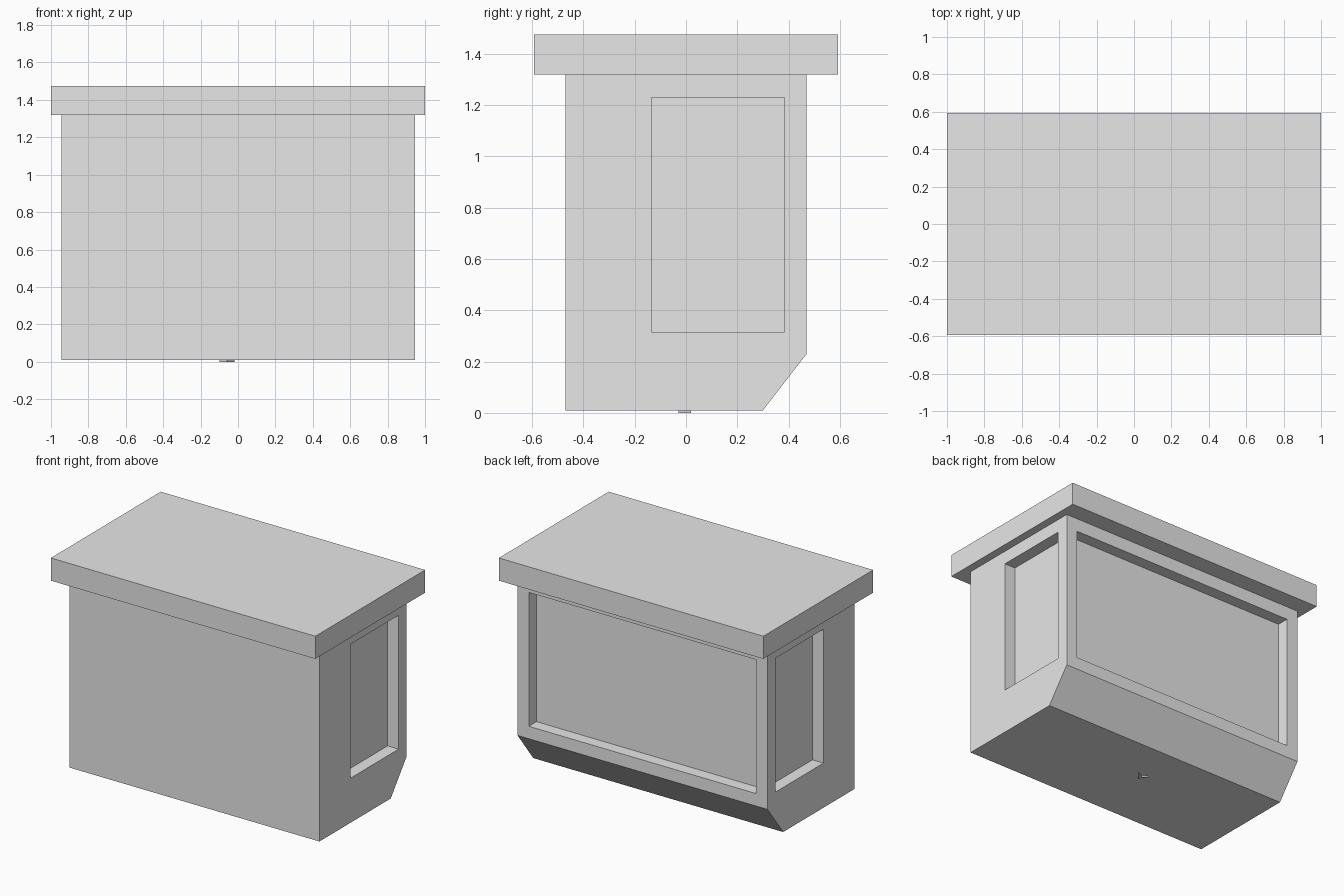
import bpy
import bmesh

cube = bpy.data.objects.get("Cube")
if cube:
    bpy.data.objects.remove(cube, do_unlink=True)

grey = bpy.data.materials.new("light grey")
grey.use_nodes = True
grey.diffuse_color = (0.8, 0.8, 0.8, 1)
grey.node_tree.nodes["Principled BSDF"].inputs["Base Color"].default_value = (0.8, 0.8, 0.8, 1)


def make_prism(name, points, offset):
    """Extrude a flat outline along an offset vector."""
    bm = bmesh.new()
    face = bm.faces.new([bm.verts.new(p) for p in points])
    moved = bmesh.ops.extrude_face_region(bm, geom=[face])["geom"]
    verts = [v for v in moved if isinstance(v, bmesh.types.BMVert)]
    bmesh.ops.translate(bm, verts=verts, vec=offset)
    bmesh.ops.recalc_face_normals(bm, faces=bm.faces)
    mesh = bpy.data.meshes.new(name)
    bm.to_mesh(mesh)
    bm.free()
    mesh.materials.append(grey)
    obj = bpy.data.objects.new(name, mesh)
    bpy.context.collection.objects.link(obj)
    return obj


def make_box(name, low, high):
    (x0, y0, z0), (x1, y1, z1) = low, high
    base = [(x0, y0, z0), (x1, y0, z0), (x1, y1, z0), (x0, y1, z0)]
    return make_prism(name, base, (0, 0, z1 - z0))


def carve(target, cutter):
    """Cut a recess into the target and discard the cutter."""
    cutter.hide_render = True
    mod = target.modifiers.new("recess", "BOOLEAN")
    mod.operation = "DIFFERENCE"
    mod.solver = "EXACT"
    mod.object = cutter
    bpy.context.view_layer.objects.active = target
    bpy.ops.object.modifier_apply(modifier=mod.name)
    bpy.data.objects.remove(cutter, do_unlink=True)


# Body with a sloped lower back edge
half = 0.945
back = 0.47
profile = [(-back, 0.01), (0.3, 0.01), (back, 0.23), (back, 1.32), (-back, 1.32)]
body = make_prism("body", [(-half, y, z) for y, z in profile], (2 * half, 0, 0))

# Recessed windows on both sides and the back
depth = 0.083
sill, head = 0.315, 1.23
for side in (-1, 1):
    xs = sorted((side * (half - depth), side * (half + 0.1)))
    carve(body, make_box("side_window_cutter", (xs[0], -0.135, sill), (xs[1], 0.385, head)))
carve(body, make_box("back_window_cutter", (-0.86, back - depth, sill), (0.86, back + 0.1, head)))

# Overhanging roof slab
make_box("roof", (-1, -0.593, 1.32), (1, 0.593, 1.475))

# Small chevron plate under the floor
chevron = [(-0.02, 0.02), (-0.06, 0.0), (-0.1, 0.02), (-0.06, -0.03)]
make_prism("floor_chevron", [(x, y, 0) for x, y in chevron], (0, 0, 0.01))
